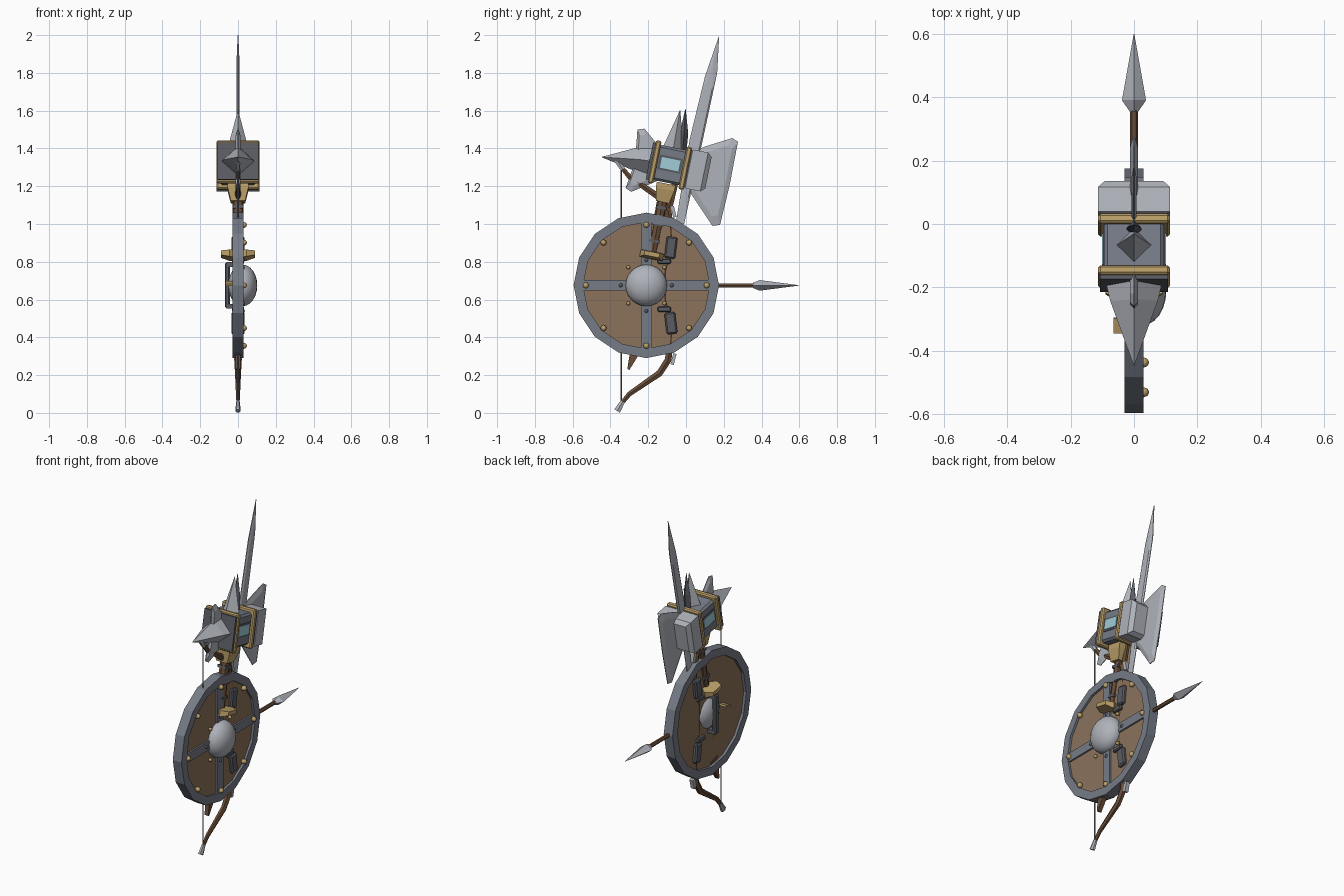
import bpy, bmesh, math
from mathutils import Matrix, Vector

cube = bpy.data.objects.get("Cube")
if cube:
    bpy.data.objects.remove(cube, do_unlink=True)


def material(name, *rgb):
    m = bpy.data.materials.new(name)
    m.use_nodes = True
    m.diffuse_color = (*rgb, 1)
    m.node_tree.nodes["Principled BSDF"].inputs["Base Color"].default_value = (*rgb, 1)
    return m


steel = material("blue grey steel", .18, .20, .24)
dark = material("dark steel", .10, .107, .125)
light = material("light steel", .43, .45, .49)
wood = material("shield wood", .26, .17, .105)
brown = material("dark wood", .14, .075, .04)
gold = material("dull gold", .50, .35, .14)
blue = material("pale blue", .35, .61, .68)
cord = material("bow cord", .17, .17, .16)


def finish(name, bm, mat, frame=None, smooth=False):
    bmesh.ops.recalc_face_normals(bm, faces=bm.faces)
    if frame:
        bm.transform(frame)
    mesh = bpy.data.meshes.new(name)
    bm.to_mesh(mesh)
    bm.free()
    mesh.materials.append(mat)
    for p in mesh.polygons:
        p.use_smooth = smooth
    ob = bpy.data.objects.new(name, mesh)
    bpy.context.collection.objects.link(ob)
    return ob


def box(name, center, size, mat, frame=None, bevel=0, tilt=0):
    bm = bmesh.new()
    m = Matrix.Translation(center) @ Matrix.Rotation(tilt, 4, 'X') @ Matrix.Diagonal((*size, 1))
    bmesh.ops.create_cube(bm, size=1, matrix=m)
    if bevel:
        bmesh.ops.bevel(bm, geom=bm.edges[:], offset=bevel, segments=1, affect='EDGES')
    return finish(name, bm, mat, frame)


def loft(bm, rings, closed=False):
    rows = [[bm.verts.new(p) for p in r] for r in rings]
    n = len(rows[0])
    pairs = list(zip(rows, rows[1:])) + ([(rows[-1], rows[0])] if closed else [])
    for a, b in pairs:
        for i in range(n):
            j = (i + 1) % n
            bm.faces.new((a[i], a[j], b[j], b[i]))
    if not closed:
        bm.faces.new(rows[0])
        bm.faces.new(rows[-1])


def tube(name, path, mat, sides=6, frame=None, square=False):
    """Sweep through (y, z, half width in x, half width across the path)."""
    rings = []
    pts = [Vector((0, p[0], p[1])) for p in path]
    k, phase = (math.sqrt(2), math.pi / 4) if square else (1, 0)
    for i, p in enumerate(path):
        d = (pts[min(i + 1, len(pts) - 1)] - pts[max(i - 1, 0)]).normalized()
        across = Vector((0, -d.z, d.y))
        ring = []
        for s in range(sides):
            a = phase + s * math.tau / sides
            ring.append(pts[i] + Vector((k * p[2] * math.cos(a), 0, 0)) + across * k * p[3] * math.sin(a))
        rings.append(ring)
    bm = bmesh.new()
    loft(bm, rings)
    return finish(name, bm, mat, frame)


def blade(name, outline, mat, thick, inset):
    """Flat blade in the yz plane whose faces slope down to a thin edge."""
    c = sum((Vector(p) for p in outline), Vector((0, 0))) / len(outline)
    rings = []
    for x, s in ((-thick, inset), (-.002, 1), (.002, 1), (thick, inset)):
        rings.append([(x, *(c + (Vector(p) - c) * s)) for p in outline])
    bm = bmesh.new()
    loft(bm, rings)
    return finish(name, bm, mat)


# Round shield
CY, CZ = -.21, .675


def on_shield(r, a, x):
    return (x, CY + r * math.sin(a), CZ + r * math.cos(a))


def turned(name, profile, mat, sides=16):
    rings = [[on_shield(r, i * math.tau / sides, x) for i in range(sides)] for r, x in profile]
    bm = bmesh.new()
    loft(bm, rings, closed=True)
    return finish(name, bm, mat)


def ball(name, center, size, mat, segments=8):
    bm = bmesh.new()
    m = Matrix.Translation(center) @ Matrix.Diagonal((*size, 1))
    bmesh.ops.create_uvsphere(bm, u_segments=segments, v_segments=segments // 2, radius=1, matrix=m)
    return finish(name, bm, mat, smooth=True)


turned("shield_rim", [(.335, -.03), (.385, -.03), (.385, .03), (.335, .03)], steel)
turned("shield_boards", [(.001, -.014), (.345, -.014), (.345, .016), (.001, .016)], wood)
box("shield_bar_vertical", (.018, CY, CZ), (.018, .055, .69), steel)
box("shield_bar_horizontal", (.018, CY, CZ), (.017, .69, .055), steel)
ball("shield_boss", (.025, CY, CZ), (.077, .11, .11), light, 24)
for i in range(8):
    a = i * math.pi / 4
    ball("rim_rivet", on_shield(.32, a, .03), (.018, .016, .016), gold)
    ball("inner_rivet", on_shield(.135, a, .025), (.012, .011, .011), gold if i % 2 else dark)
box("shield_grip", (-.056, CY, CZ), (.026, .035, .24), dark, bevel=.006)
for s in (-1, 1):
    box("grip_mount", (-.035, CY, CZ + s * .11), (.05, .035, .025), dark)

# Bow, with matching upper and lower halves
limb = [(-.345, .045, .008, .012), (-.30, .10, .011, .015), (-.14, .21, .016, .020),
        (-.095, .28, .02, .021), (-.08, .38, .018, .018), (-.075, .48, .018, .018), (-.11, .60, .018, .018),
        (-.11, .675, .018, .02)]
for side, s in (("lower", 1), ("upper", -1)):
    flip = lambda z: z if s > 0 else 2 * CZ - z
    tube(side + "_bow_limb", [(y, flip(z), a, b) for y, z, a, b in limb], brown)
    tube(side + "_bow_tip", [(-.365, flip(.01), .014, .02), (-.335, flip(.06), .010, .014)], light)
    box(side + "_bow_clasp", (0, -.08, flip(.475)), (.07, .058, .115), dark, bevel=.008, tilt=s * .12)
    box(side + "_bow_strap", (0, -.115, flip(.548)), (.066, .07, .028), dark, bevel=.005)
    box(side + "_bow_fin", (0, -.066, flip(.285)), (.024, .018, .06), light, tilt=-s * .25)
tube("bow_string", [(-.343, .04, .004, .004), (-.343, 1.31, .004, .004)], cord)

# Spear lying along y
tube("spear_shaft", [(-.33, CZ, .012, .012), (.37, CZ, .012, .012)], brown)
tube("spear_head", [(.355, CZ, .014, .014), (.39, CZ, .038, .028), (.598, CZ, .001, .001)], light, 4)
box("spear_butt", (-.03, -.32, CZ + .01), (.07, .05, .012), gold, tilt=.3)

# Sword leaning back
blade("sword_blade", [(.176, 2), (.165, 1.8), (.09, 1.45), (-.01, 1.0), (-.055, 1.0), (.02, 1.45), (.10, 1.78)],
      light, .008, .72)
box("sword_hilt", (0, -.075, .9), (.03, .03, .22), brown, tilt=-.2)

# Double axe
blade("axe_large_blade", [(-.04, 1.35), (.10, 1.41), (.245, 1.455), (.275, 1.435), (.23, 1.2), (.18, .995),
                          (.14, .99), (.02, 1.17), (-.06, 1.25)], light, .012, .8)
blade("axe_small_blade", [(-.05, 1.36), (-.15, 1.42), (-.22, 1.505), (-.257, 1.5), (-.27, 1.33),
                          (-.32, 1.19), (-.29, 1.17), (-.1, 1.25)], light, .012, .8)
tube("axe_handle", [(-.02, 1.38, .014, .02), (-.26, .36, .014, .02)], brown)
tube("axe_handle_end", [(-.253, .37, .016, .036), (-.305, .23, .012, .006)], brown, 4, square=True)
tube("axe_spike", [(-.02, 1.36, .025, .02), (-.01, 1.48, .022, .022), (-.003, 1.61, .001, .001)], dark, 4)

# War hammer leaning back, built upright in its own frame
H = Matrix.Translation((0, -.085, 1.312)) @ Matrix.Rotation(-.2, 4, 'X')
box("hammer_body", (0, 0, 0), (.19, .19, .19), steel, H, bevel=.012)
for s in (-1, 1):
    box("hammer_band", (0, s * .083, 0), (.226, .03, .23), gold, H, bevel=.007)
    box("hammer_window_frame", (s * .095, 0, .005), (.006, .125, .08), dark, H)
    box("hammer_window", (s * .098, 0, .005), (.006, .10, .058), blue, H)
    box("hammer_end_plate", (0, s * .103, 0), (.215, .016, .20), dark, H)
tube("hammer_front_spike", [(-.105, 0, .088, .08), (-.16, -.003, .075, .07), (-.362, -.03, .001, .001)],
     light, 4, H)
tube("hammer_back_face", [(.105, 0, .113, .105), (.185, 0, .113, .105), (.208, 0, .092, .085)],
     light, 4, H, True)
tube("hammer_top_spike", [(0, .09, .055, .055), (-.005, .295, .001, .001)], light, 4, H)
tube("hammer_collar", [(0, -.10, .055, .05), (0, -.13, .055, .05), (0, -.20, .038, .036)], gold, 4, H, True)
tube("hammer_handle", [(0, -.19, .028, .03), (0, -.48, .030, .026)], brown, 8, H)
for z in (-.23, -.32, -.41):
    box("handle_strap", (0, 0, z), (.058, .056, .016), dark, H)

# Flared guard crossing the handle foot
for s in (-1, 1):
    bm = bmesh.new()
    rings = [[(s * x, y * w, -.487 + lift + z * h) for y, z in ((-1, -1), (1, -1), (1, 1), (-1, 1))]
             for x, w, h, lift in ((0, .03, .022, 0), (.045, .062, .018, 0), (.09, .04, .012, .006))]
    loft(bm, rings)
    finish("guard_wing", bm, gold, H)
tube("handle_foot", [(0, -.48, .016, .02), (0, -.85, .015, .015)], brown, 6, H)
